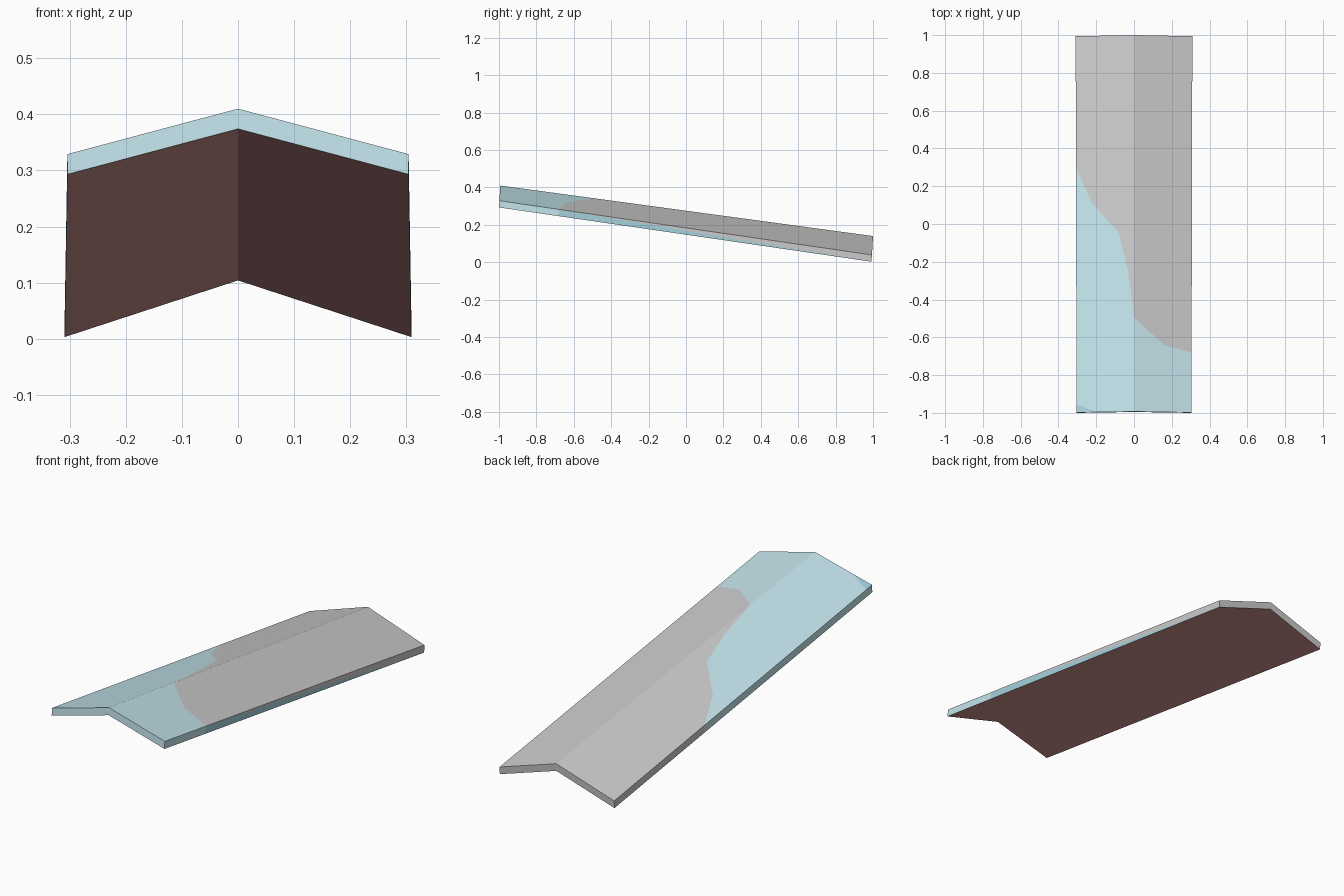
import bpy
import bmesh

if "Cube" in bpy.data.objects:
    bpy.data.objects.remove(bpy.data.objects["Cube"])

HALF, THICK = 0.305, 0.036


def point(x, y, top=True):
    """Place a plan position on the top or underside of the sloping gable."""
    t = (y + 1) / 2
    apex = 0.41 - 0.27 * t
    drop = 0.081 + 0.02 * t
    z = apex - drop * abs(x) / HALF - (0 if top else THICK)
    low = apex - drop - THICK
    return (x * (0.997 + 0.016 * t), y * 0.996 - 0.004 + 0.06 * (z - low), z)


def material(name, rgb):
    m = bpy.data.materials.new(name)
    m.diffuse_color = (*rgb, 1)
    m.use_nodes = True
    m.node_tree.nodes["Principled BSDF"].inputs["Base Color"].default_value = m.diffuse_color
    return m


GREY, TEAL, DARK, RED = range(4)
bm = bmesh.new()


def face(points, mat):
    f = bm.faces.new([bm.verts.new(point(*p)) for p in points])
    f.material_index = mat


# Irregular edge between the teal and grey covering
left = [(-HALF, 0.30), (-0.22, 0.11), (-0.08, -0.05), (-0.03, -0.26), (0, -0.5)]
right = [(0, -0.5), (0.16, -0.645), (HALF, -0.68)]

# Top slopes
face(left + [(0, 1), (-HALF, 1)], GREY)
face(left + [(0, -1), (-0.2, -1), (-HALF, -0.955)], TEAL)
face([(-HALF, -0.955), (-HALF, -1), (-0.2, -1)], DARK)
face(right + [(HALF, 1), (0, 1)], GREY)
face(right + [(HALF, -1), (0, -1)], TEAL)

for s in (-HALF, HALF):
    # Underside, front and back ends
    face([(0, -1, False), (s, -1, False), (s, 1, False), (0, 1, False)], RED)
    for y, mat in ((-1, TEAL), (1, GREY)):
        face([(0, y), (s, y), (s, y, False), (0, y, False)], mat)
    # Front part of each eave
    y = 0.30 if s < 0 else -0.68
    face([(s, -1), (s, y), (s, y, False), (s, -1, False)], TEAL)

# Back part of the eaves, with a tapering dark strip on the right
face([(-HALF, 0.30), (-HALF, 1), (-HALF, 1, False), (-HALF, 0.30, False)], GREY)
face([(HALF, -0.68), (HALF, 1), (HALF, 1, False)], GREY)
face([(HALF, -0.68), (HALF, 1, False), (HALF, -0.68, False)], DARK)

bmesh.ops.remove_doubles(bm, verts=bm.verts, dist=0.0005)
bmesh.ops.recalc_face_normals(bm, faces=bm.faces)
mesh = bpy.data.meshes.new("gable_roof")
bm.to_mesh(mesh)
bm.free()
for m in (material("grey", (0.8, 0.8, 0.8)), material("teal", (0.55, 0.78, 0.84)),
          material("dark_teal", (0.38, 0.64, 0.71)), material("red", (0.62, 0.3, 0.28))):
    mesh.materials.append(m)
roof = bpy.data.objects.new("gable_roof", mesh)
bpy.context.collection.objects.link(roof)
